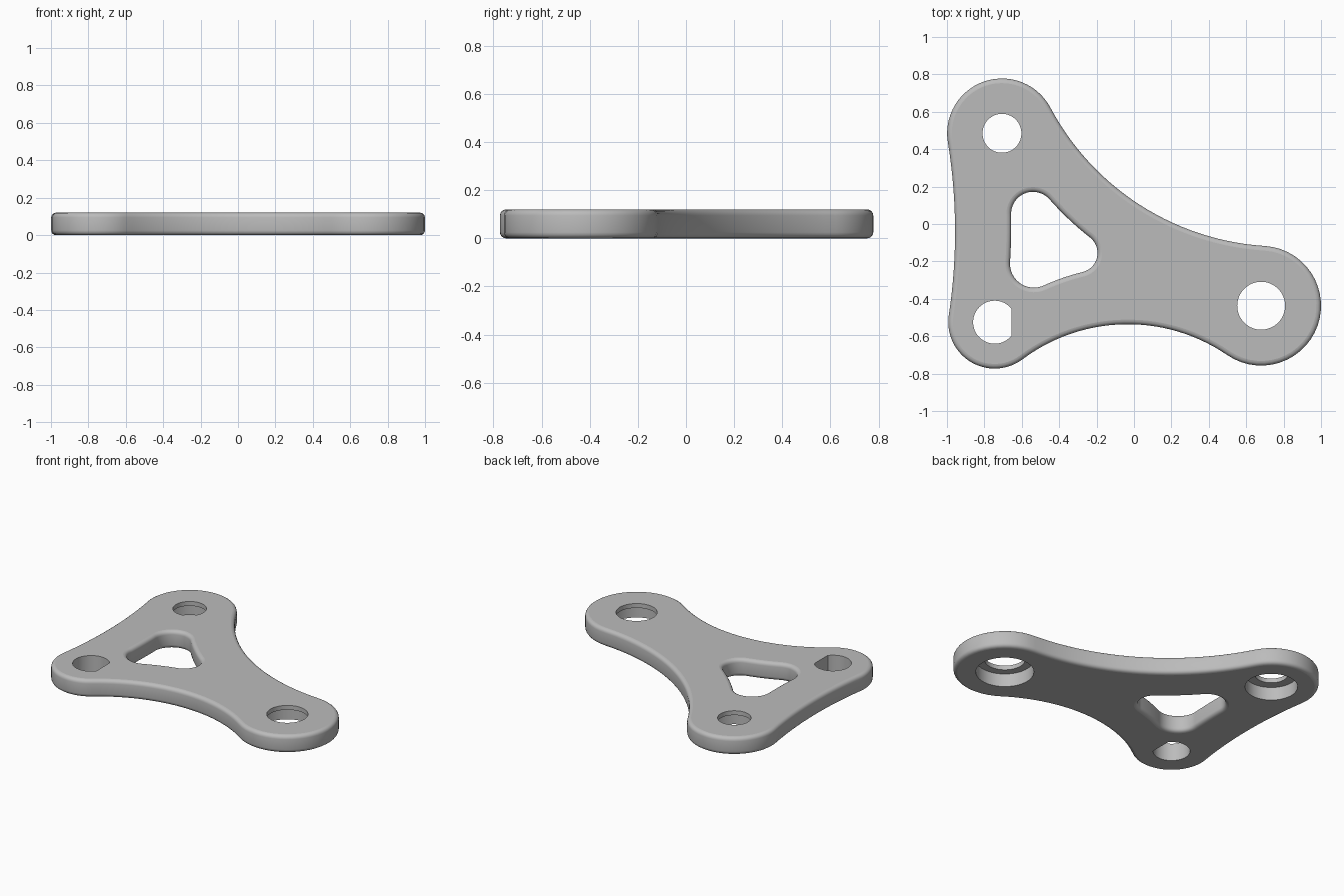
import bpy
import bmesh
from math import atan2, cos, sin, pi, tau, radians
from mathutils import Vector

THICK = 0.12
FILLET = 0.025
LIP = 0.03          # thickness left above each counterbore

if "Cube" in bpy.data.objects:
    bpy.data.objects.remove(bpy.data.objects["Cube"])


def arc(centre, radius, start, sweep, steps):
    return [centre + radius * Vector((cos(start + sweep * i / steps), sin(start + sweep * i / steps)))
            for i in range(steps + 1)]


def angle(v):
    return atan2(v.y, v.x)


def lobed_outline(lobes, necks, inset, steps=28):
    """Counter-clockwise lobes joined by tangent arcs that curve inward."""
    count = len(lobes)
    centres = [Vector(l[:2]) for l in lobes]
    neck_centres = []
    for i in range(count):
        j = (i + 1) % count
        a, b = centres[i], centres[j]
        span = b - a
        d = span.length
        ra, rb = lobes[i][2] + necks[i], lobes[j][2] + necks[i]
        along = (d * d + ra * ra - rb * rb) / (2 * d)
        out = (ra * ra - along * along) ** 0.5
        u = span / d
        neck_centres.append(a + u * along + Vector((u.y, -u.x)) * out)
    points = []
    for i in range(count):
        c, n = centres[i], neck_centres[i]
        start = angle(neck_centres[i - 1] - c)
        sweep = (angle(n - c) - start) % tau
        points += arc(c, lobes[i][2] - inset, start, sweep, steps)
        start = angle(c - n)
        sweep = (angle(centres[(i + 1) % count] - n) - start + pi) % tau - pi
        points += arc(n, necks[i] + inset, start, sweep, steps)[1:-1]
    return points


def wall(bm, levels):
    """Join a stack of (outline, z) loops; return the edges of both end loops."""
    rings = [[bm.verts.new((p.x, p.y, z)) for p in pts] for pts, z in levels]
    n = len(rings[0])
    for low, high in zip(rings, rings[1:]):
        for i in range(n):
            j = (i + 1) % n
            bm.faces.new((low[i], low[j], high[j], high[i])).smooth = True
    return [[bm.edges.get((r[i], r[(i + 1) % n])) for i in range(n)] for r in (rings[0], rings[-1])]


def rounded_levels(lobes, necks, sign):
    """Full-height wall with a quarter-round at the bottom and the top."""
    profile = []
    for k in range(5):
        t = k / 4 * pi / 2
        profile.append((FILLET * (1 - sin(t)), FILLET * (1 - cos(t))))
    profile += [(inset, THICK - z) for inset, z in reversed(profile)]
    return [(lobed_outline(lobes, necks, sign * inset), z) for inset, z in profile]


def circle(x, y, r, flat_x=None):
    pts = arc(Vector((x, y)), r, 0, tau, 64)[:-1]
    if flat_x is not None:
        for p in pts:
            p.x = min(p.x, flat_x)
    return pts


def counterbored(x, y, r, bore):
    step = THICK - LIP
    return [(circle(x, y, bore), 0), (circle(x, y, bore), step),
            (circle(x, y, r), step), (circle(x, y, r), THICK)]


bm = bmesh.new()
bottom, top = [], []
plate_lobes = [(-0.706, 0.485, 0.293), (-0.745, -0.525, 0.248), (0.68, -0.437, 0.32)]
slot_lobes = [(-0.54, 0.055, 0.117), (-0.535, -0.212, 0.128), (-0.30, -0.155, 0.105)]
d_hole = circle(-0.745, -0.525, 0.115, -0.655)

for levels in (
    rounded_levels(plate_lobes, (3.0, 0.94, 1.4), 1),        # outer rim
    rounded_levels(slot_lobes, (3.3, 1.2, 1.65), -1),        # triangular slot
    counterbored(-0.706, 0.485, 0.104, 0.163),               # upper hole
    counterbored(0.68, -0.437, 0.128, 0.18),                 # far hole
    [(d_hole, 0), (d_hole, THICK)],                          # hole with one flat
):
    low, high = wall(bm, levels)
    bottom += low
    top += high

# Flat faces of the plate
for edges, normal in ((bottom, (0, 0, -1)), (top, (0, 0, 1))):
    bmesh.ops.triangle_fill(bm, use_beauty=True, edges=edges, normal=normal)
bmesh.ops.recalc_face_normals(bm, faces=bm.faces)
for e in bm.edges:
    e.smooth = e.calc_face_angle(0) < radians(35)

mesh = bpy.data.meshes.new("three_arm_plate")
bm.to_mesh(mesh)
bm.free()
plate = bpy.data.objects.new("three_arm_plate", mesh)
bpy.context.collection.objects.link(plate)

grey = bpy.data.materials.new("plain_grey")
grey.use_nodes = True
colour = (0.5, 0.5, 0.5, 1)
grey.diffuse_color = colour
grey.node_tree.nodes["Principled BSDF"].inputs["Base Color"].default_value = colour
mesh.materials.append(grey)
